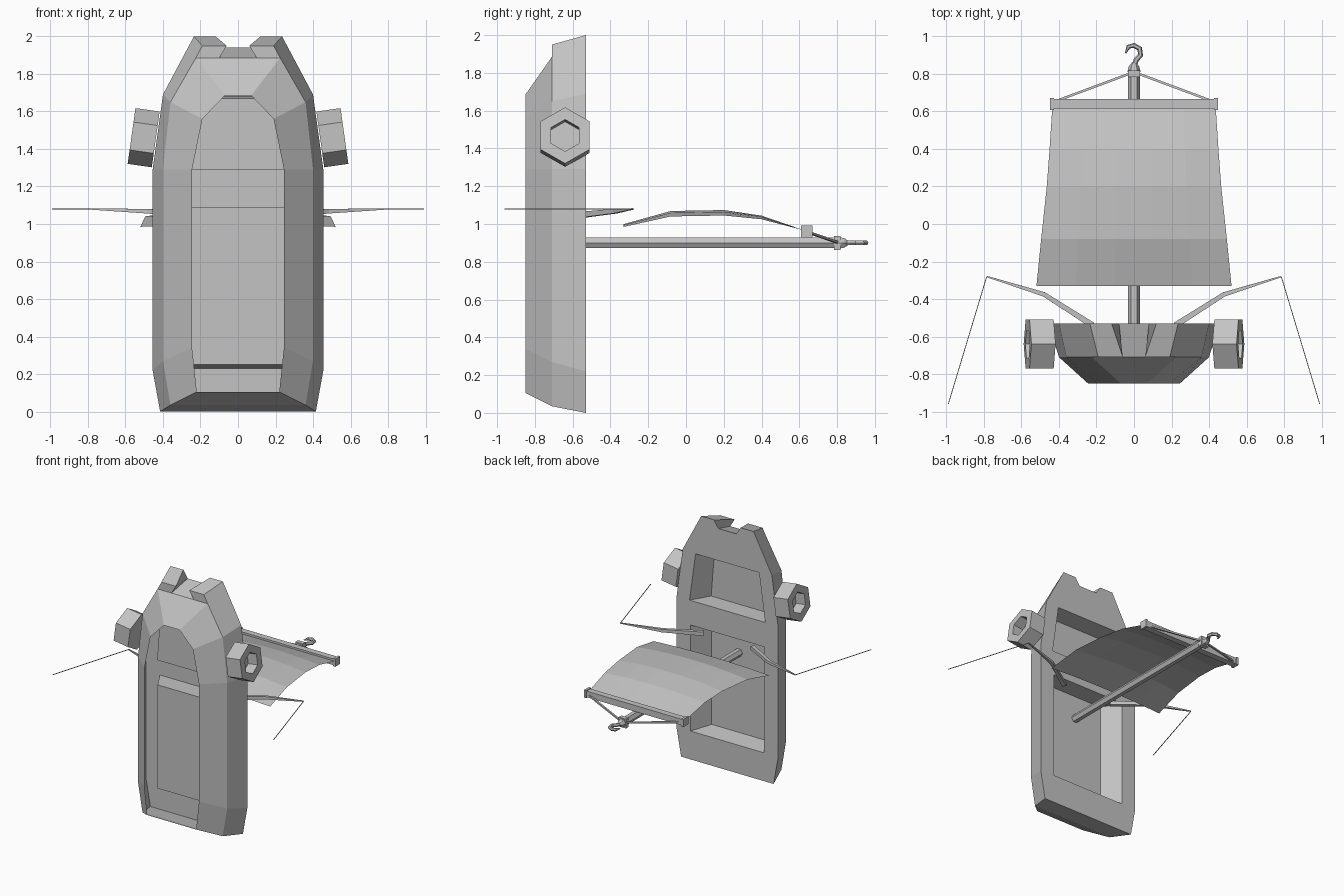
import bpy, bmesh, math
from mathutils import Vector

cube = bpy.data.objects.get("Cube")
if cube:
    bpy.data.objects.remove(cube, do_unlink=True)

grey = bpy.data.materials.new("plain grey")
grey.use_nodes = True
grey.diffuse_color = (0.55, 0.55, 0.55, 1)
grey.node_tree.nodes["Principled BSDF"].inputs["Base Color"].default_value = (0.55, 0.55, 0.55, 1)


def finish(bm, name, recalc=True):
    if recalc:
        bmesh.ops.recalc_face_normals(bm, faces=bm.faces[:])
    mesh = bpy.data.meshes.new(name)
    bm.to_mesh(mesh)
    bm.free()
    mesh.materials.append(grey)
    obj = bpy.data.objects.new(name, mesh)
    bpy.context.collection.objects.link(obj)
    return obj


def tube(name, path, radii, sides=6, closed=True):
    """Sweep a polygon along a path with one radius per point."""
    bm = bmesh.new()
    pts = [Vector(p) for p in path]
    rings = []
    for i, p in enumerate(pts):
        t = (pts[min(i + 1, len(pts) - 1)] - pts[max(i - 1, 0)]).normalized()
        u = (Vector((0, 0, 1)) - t * t.z).normalized()
        v = t.cross(u)
        rings.append([bm.verts.new(p + radii[i] * (u * math.cos(a) + v * math.sin(a)))
                      for a in [2 * math.pi * (k + 0.5) / sides for k in range(sides)]])
    for r, s in zip(rings, rings[1:]):
        for k in range(sides):
            n = (k + 1) % sides
            bm.faces.new((r[k], r[n], s[n], s[k]))
    bm.faces.new(rings[0])
    bm.faces.new(rings[-1])
    return finish(bm, name)


def box(name, centre, size):
    bm = bmesh.new()
    bmesh.ops.create_cube(bm, size=1)
    for v in bm.verts:
        v.co = Vector(c + s * q for c, s, q in zip(centre, size, v.co))
    return finish(bm, name)


# Hull: half outlines (x, z) at the keel, chine and deck levels
DECK, CHINE, KEEL, FLOOR = -0.53, -0.71, -0.85, -0.68
levels = {
    "d": (DECK, [(.415, 0), (.455, .22), (.455, 1.29), (.40, 1.69), (.235, 2), (.12, 2), (.08, 1.94)]),
    "m": (CHINE, [(.36, .035), (.40, .27), (.40, 1.29), (.36, 1.65), (.225, 1.885),
                  (.19, 1.95), (.06, 1.95), (.10, 1.885)]),
    "b": (KEEL, [(.22, .105), (.245, .34), (.245, 1.29), (.19, 1.56), (.07, 1.685)]),
}
bm = bmesh.new()
vert = {}
for key, (y, outline) in levels.items():
    for i, (x, z) in enumerate(outline):
        for sign, tag in ((1, "+"), (-1, "-")):
            vert[key + str(i) + tag] = bm.verts.new((sign * x, y, z))

side_faces = ["b0 b1 m1 m0", "b1 b2 m2 m1", "b2 b3 m3 m2", "b3 b4 m4 m3",
              "m0 m1 d1 d0", "m1 m2 d2 d1", "m2 m3 d3 d2", "m3 m4 m5 d4 d3",
              "m5 m6 d5 d4", "m6 m7 d6 d5", "m4 m5 m6 m7"]
for spec in side_faces:
    for tag in "+-":
        bm.faces.new([vert[p + tag] for p in spec.split()])
# Stern, bow and notch faces cross the middle
for spec in ("b0+ b0- m0- m0+", "m0+ m0- d0- d0+",
             "b4+ m4+ m7+ m7- m4- b4-", "m7+ d6+ d6- m7-"):
    bm.faces.new([vert[p] for p in spec.split()])

# Deck outline edges
count = len(levels["d"][1])
loop = [vert["d%d+" % i] for i in range(count)] + [vert["d%d-" % i] for i in reversed(range(count))]


def loop_edges(verts):
    return [bm.edges.get(pair) or bm.edges.new(pair)
            for pair in zip(verts, verts[1:] + verts[:1])]


deck_edges = loop_edges(loop)


# Two cockpit wells sunk from the deck
def well(rim, base):
    rings = []
    for y, ((x0, z0), (x1, z1)) in ((DECK, rim), (FLOOR, base)):
        rings.append([bm.verts.new(p) for p in
                      ((x0, y, z0), (x1, y, z1), (-x1, y, z1), (-x0, y, z0))])
    for k in range(4):
        n = (k + 1) % 4
        bm.faces.new((rings[0][k], rings[0][n], rings[1][n], rings[1][k]))
    bm.faces.new(rings[1])
    return loop_edges(rings[0])


deck_edges += well(((.33, .23), (.33, 1.09)), ((.245, .25), (.245, 1.09)))
deck_edges += well(((.34, 1.29), (.285, 1.68)), ((.25, 1.29), (.22, 1.67)))
bmesh.ops.triangle_fill(bm, edges=deck_edges, use_beauty=True, normal=(0, 1, 0))
finish(bm, "hull")

# Hexagonal drums with a hollow outer end, tilted slightly upward
for sign, label in ((1, "left"), (-1, "right")):
    bm = bmesh.new()
    axis = Vector((sign, 0, 0.14)).normalized()
    up = Vector((-sign * 0.14, 0, 1)).normalized()
    centre = Vector((sign * 0.503, -0.64, 1.46))
    rings = []
    for along, radius in ((-.065, .15), (.065, .15), (.065, .085), (-.02, .085)):
        rings.append([bm.verts.new(centre + axis * along + radius *
                      (up * math.cos(k * math.pi / 3) + Vector((0, math.sin(k * math.pi / 3), 0))))
                      for k in range(6)])
    for r, s in zip(rings, rings[1:]):
        for k in range(6):
            n = (k + 1) % 6
            bm.faces.new((r[k], r[n], s[n], s[k]))
    bm.faces.new(rings[0])
    bm.faces.new(rings[-1])
    finish(bm, label + "_drum")

    # Fishing rod and its hanging line
    tip = (sign * .785, -.28, 1.08)
    tube(label + "_rod", [(sign * .22, -.54, 1.05), (sign * .48, -.375, 1.068), tip],
         [.022, .017, .005], 4)
    tube(label + "_line", [tip, (sign * .99, -.96, 1.08)], [.003, .003], 4)

    # Rope from the yard end to the mast head
    tube(label + "_rope", [(sign * .43, .65, .955), (0, .81, .90)], [.009, .009], 4)
    box(label + "_yard_cap", (sign * .437, .64, .96), (.02, .062, .062))

# Mast, head block, yard and hook
tube("mast", [(0, FLOOR, .90), (0, .80, .90)], [.032, .032])
box("mast_head", (0, .80, .90), (.065, .035, .075))
tube("hook_neck", [(0, .81, .90), (0, .84, .90), (0, .86, .90)], [.035, .028, .012])
tube("hook", [(0, .84, .90), (.012, .875, .90), (.035, .90, .90), (.03, .935, .90),
              (0, .952, .90), (-.03, .945, .90), (-.045, .91, .90)],
     [.014, .014, .014, .014, .014, .012, .004])
box("yard", (0, .64, .96), (.87, .05, .05))

# Billowing sail
bm = bmesh.new()
columns = (-1, -.6, -.2, .2, .6, 1)
rows = []
for y, half, z, drop in ((-.33, .52, 1.0, .015), (-.08, .495, 1.07, .03), (.2, .465, 1.075, .03),
                         (.4, .45, 1.045, .02), (.63, .435, .965, 0)):
    rows.append([bm.verts.new((half * f, y, z - drop * f * f)) for f in columns])
for r, s in zip(rows, rows[1:]):
    for k in range(len(columns) - 1):
        bm.faces.new((r[k], r[k + 1], s[k + 1], s[k]))
finish(bm, "sail", recalc=False)
